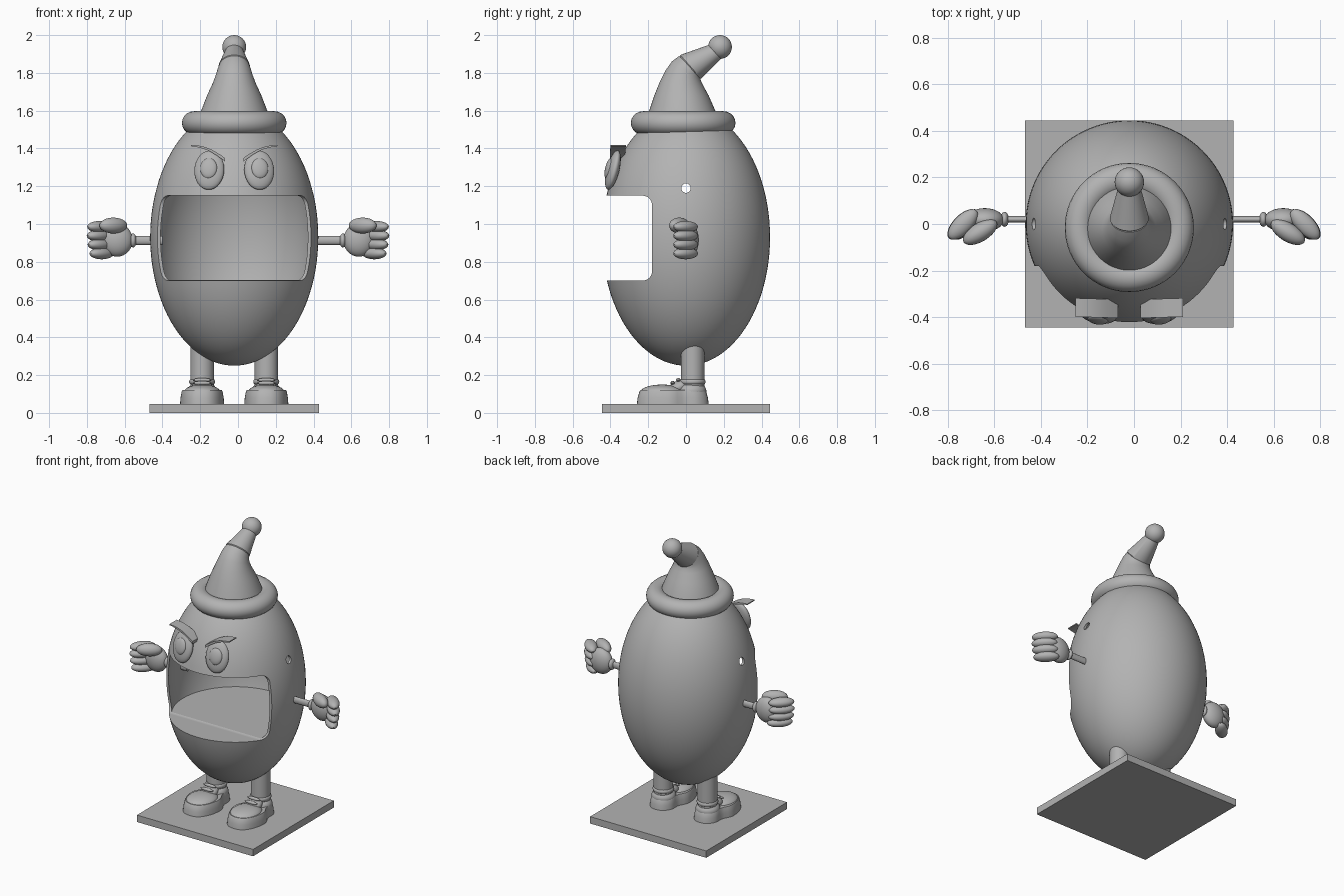
import bpy, bmesh, math
from mathutils import Vector, Matrix

cube = bpy.data.objects.get("Cube")
if cube:
    bpy.data.objects.remove(cube, do_unlink=True)

grey = bpy.data.materials.new("plain_grey")
grey.use_nodes = True
COLOUR = (0.45, 0.45, 0.45, 1)
grey.diffuse_color = COLOUR
grey.node_tree.nodes["Principled BSDF"].inputs["Base Color"].default_value = COLOUR

CX = -0.02  # centre line of the body


def finish(name, bm, angle=35):
    bmesh.ops.recalc_face_normals(bm, faces=bm.faces)
    mesh = bpy.data.meshes.new(name)
    bm.to_mesh(mesh)
    bm.free()
    mesh.materials.append(grey)
    ob = bpy.data.objects.new(name, mesh)
    bpy.context.collection.objects.link(ob)
    smooth(ob, angle)
    return ob


def smooth(ob, angle=35):
    bpy.ops.object.select_all(action='DESELECT')
    ob.select_set(True)
    bpy.context.view_layer.objects.active = ob
    bpy.ops.object.shade_smooth_by_angle(angle=math.radians(angle))


def place(centre, radii, rot=None):
    r = rot.to_4x4() if rot else Matrix()
    return Matrix.Translation(centre) @ r @ Matrix.Diagonal((*radii, 1))


def add_ball(bm, centre, radii, rot=None, seg=32):
    bmesh.ops.create_uvsphere(bm, u_segments=seg, v_segments=seg // 2, radius=1,
                              matrix=place(centre, radii, rot))


def ball(name, centre, radii, rot=None, seg=32):
    bm = bmesh.new()
    add_ball(bm, centre, radii, rot, seg)
    return finish(name, bm)


def box(name, centre, size):
    bm = bmesh.new()
    bmesh.ops.create_cube(bm, size=1, matrix=place(centre, size))
    return finish(name, bm)


def rod(name, centre, radii, axis='Z'):
    """Cylinder; radii are two cross radii and the half length."""
    bm = bmesh.new()
    rot = Matrix.Rotation(math.pi / 2, 3, 'Y') if axis == 'X' else None
    bmesh.ops.create_cone(bm, cap_ends=True, segments=32, radius1=1, radius2=1, depth=2,
                          matrix=place(centre, radii, rot))
    return finish(name, bm)


def loft(name, rings, angle=35):
    """Skin closed rings of points and cap both ends."""
    bm = bmesh.new()
    loops = [[bm.verts.new(p) for p in ring] for ring in rings]
    n = len(loops[0])
    for a, b in zip(loops, loops[1:]):
        for i in range(n):
            bm.faces.new((a[i], a[(i + 1) % n], b[(i + 1) % n], b[i]))
    bm.faces.new(loops[0])
    bm.faces.new(loops[-1])
    return finish(name, bm, angle)


def torus(name, centre, major, minor, height, seg=64, sides=20):
    bm = bmesh.new()
    loops = []
    for i in range(seg):
        a = math.tau * i / seg
        loop = []
        for j in range(sides):
            b = math.tau * j / sides
            r = major + minor * math.cos(b)
            loop.append(bm.verts.new((centre[0] + r * math.cos(a), centre[1] + r * math.sin(a),
                                      centre[2] + height * math.sin(b))))
        loops.append(loop)
    for i in range(seg):
        p, q = loops[i], loops[(i + 1) % seg]
        for j in range(sides):
            k = (j + 1) % sides
            bm.faces.new((p[j], q[j], q[k], p[k]))
    return finish(name, bm)


def cut(target, cutter):
    mod = target.modifiers.new("cut", 'BOOLEAN')
    mod.operation, mod.solver, mod.object = 'DIFFERENCE', 'EXACT', cutter
    bpy.context.view_layer.objects.active = target
    bpy.ops.object.modifier_apply(modifier=mod.name)
    bpy.data.objects.remove(cutter, do_unlink=True)


# Base plate
box("base_plate", (CX, 0, 0.024), (0.895, 0.89, 0.048))

# Egg body, hollow above the mouth floor
MID = Vector((CX, 0, 0.93))
body = ball("egg_body", MID, (0.445, 0.445, 0.68), seg=96)
bm = bmesh.new()
add_ball(bm, MID, (0.43, 0.43, 0.662), seg=80)
res = bmesh.ops.bisect_plane(bm, geom=bm.verts[:] + bm.edges[:] + bm.faces[:],
                             plane_co=(0, 0, 0.704), plane_no=(0, 0, 1), clear_inner=True)
bmesh.ops.holes_fill(bm, edges=[e for e in bm.edges if e.is_boundary])
cut(body, finish("cavity_cutter", bm))

# Mouth opening with rounded inner corners
bm = bmesh.new()
bmesh.ops.create_cube(bm, size=1, matrix=place((CX, -0.48, 0.925), (1.2, 0.6, 0.45)))
back = [e for e in bm.edges if all(v.co.y > -0.3 for v in e.verts)
        and abs(e.verts[0].co.x - e.verts[1].co.x) > 0.1]
bmesh.ops.bevel(bm, geom=back, offset=0.05, segments=8, affect='EDGES', profile=0.5)
cut(body, finish("mouth_cutter", bm))
cut(body, rod("hole_cutter", (CX, 0, 1.19), (0.025, 0.025, 0.8), 'X'))
smooth(body)

# Hat: each ring runs from a front point to a back point (y, z)
def tilted_ring(front, back, seg=48):
    f, b = Vector((CX, *front)), Vector((CX, *back))
    mid, half = (f + b) / 2, (b - f) / 2
    side = Vector((half.length, 0, 0))
    return [mid + half * math.cos(t) + side * math.sin(t)
            for t in (math.tau * i / seg for i in range(seg))]


loft("hat_cone", [tilted_ring(f, b) for f, b in (
    ((-0.22, 1.52), (0.18, 1.52)), ((-0.195, 1.6), (0.155, 1.6)),
    ((-0.168, 1.68), (0.12, 1.68)), ((-0.14, 1.75), (0.09, 1.735)),
    ((-0.107, 1.815), (0.08, 1.757)), ((-0.075, 1.86), (0.077, 1.766)),
    ((-0.035, 1.89), (0.075, 1.772)))], 50)
loft("hat_tip", [tilted_ring(f, b) for f, b in (
    ((-0.035, 1.87), (0.065, 1.765)), ((-0.03, 1.895), (0.08, 1.77)),
    ((0.14, 1.955), (0.195, 1.885)))])
ball("hat_bobble", (CX, 0.18, 1.937), (0.063,) * 3)
torus("hat_brim", (CX, -0.015, 1.535), 0.213, 0.064, 0.062)

for side, word in ((-1, "right"), (1, "left")):
    # Eye, following the slope of the egg
    ex = CX + side * 0.132
    rot = Matrix.Rotation(side * 0.15, 3, 'Z') @ Matrix.Rotation(-0.25, 3, 'X')
    eye = Vector((ex, -0.387, 1.285))
    ball(word + "_eye", eye, (0.08, 0.032, 0.107), rot)
    ball(word + "_pupil", eye + rot @ Vector((0, -0.024, 0.004)), (0.045, 0.018, 0.055), rot)

    # Eyebrow: arched thin shelf sloping down to the middle
    top, low = [], []
    for i in range(9):
        t = i / 8
        x = CX + side * (0.048 + 0.182 * t)
        z = 1.345 + 0.07 * t + 0.018 * math.sin(math.pi * t)
        top.append((x, z + 0.004))
        low.append((x, z - 0.003 - 0.012 * (1 - t)))
    outline = top + low[::-1]
    loft(word + "_eyebrow", [[(x, y + 0.03 * abs(x - CX), z) for x, z in outline]
                             for y in (-0.405, -0.325)])

    # Arm and cuff
    rod(word + "_arm", (side * 0.485, 0.02, 0.913), (0.023, 0.014, 0.085), 'X')
    ball(word + "_cuff", (side * 0.555, 0.02, 0.913), (0.018, 0.032, 0.037))
    # Gloved fist
    ball(word + "_palm", (side * 0.64, 0.018, 0.915), (0.082, 0.05, 0.088))
    for i in range(4):
        z = 0.985 - 0.047 * i
        reach = 0.012 * (1, 1.2, 0.8, 0)[i]
        ball(f"{word}_finger_{i + 1}", (side * (0.722 + reach), -0.002, z),
             (0.083, 0.04, 0.031), Matrix.Rotation(-side * 0.8, 3, 'Z'), 24)
    ball(word + "_thumb", (side * 0.66, -0.035, 0.992), (0.083, 0.04, 0.042),
         Matrix.Rotation(-side * 0.55, 3, 'Z'), 24)

    # Leg and ankle cuff
    lx = CX + side * 0.17
    rod(word + "_leg", (lx, 0.035, 0.28), (0.062, 0.062, 0.18))
    torus(word + "_ankle_cuff", (lx, 0.035, 0.165), 0.055, 0.014, 0.016, 32, 10)

    # Shoe sole with a waist between toe and heel
    def outline_at(scale, z):
        pts = []
        for i in range(48):
            a = math.tau * i / 48
            c, s = math.cos(a), math.sin(a)
            waist = 1 - 0.2 * math.exp(-((s - 0.35) / 0.25) ** 2) - 0.12 * max(0, s)
            pts.append((lx + 0.118 * scale * waist * math.copysign(abs(c) ** 0.8, c),
                        -0.07 + 0.19 * scale * s, z))
        return pts
    loft(word + "_shoe_sole", [outline_at(*p) for p in (
        (1, 0.047), (0.98, 0.08), (0.93, 0.112), (0.9, 0.12))])
    ball(word + "_shoe_toe", (lx, -0.125, 0.112), (0.095, 0.115, 0.038))
    ball(word + "_shoe_heel", (lx, 0.03, 0.115), (0.078, 0.078, 0.052))
    ball(word + "_shoe_tongue", (lx, -0.04, 0.135), (0.055, 0.06, 0.035),
         Matrix.Rotation(0.4, 3, 'X'), 24)
    # Laces
    for y, z in ((-0.07, 0.158), (-0.04, 0.174)):
        ball(word + "_lace", (lx, y, z), (0.05, 0.012, 0.011), None, 16)
